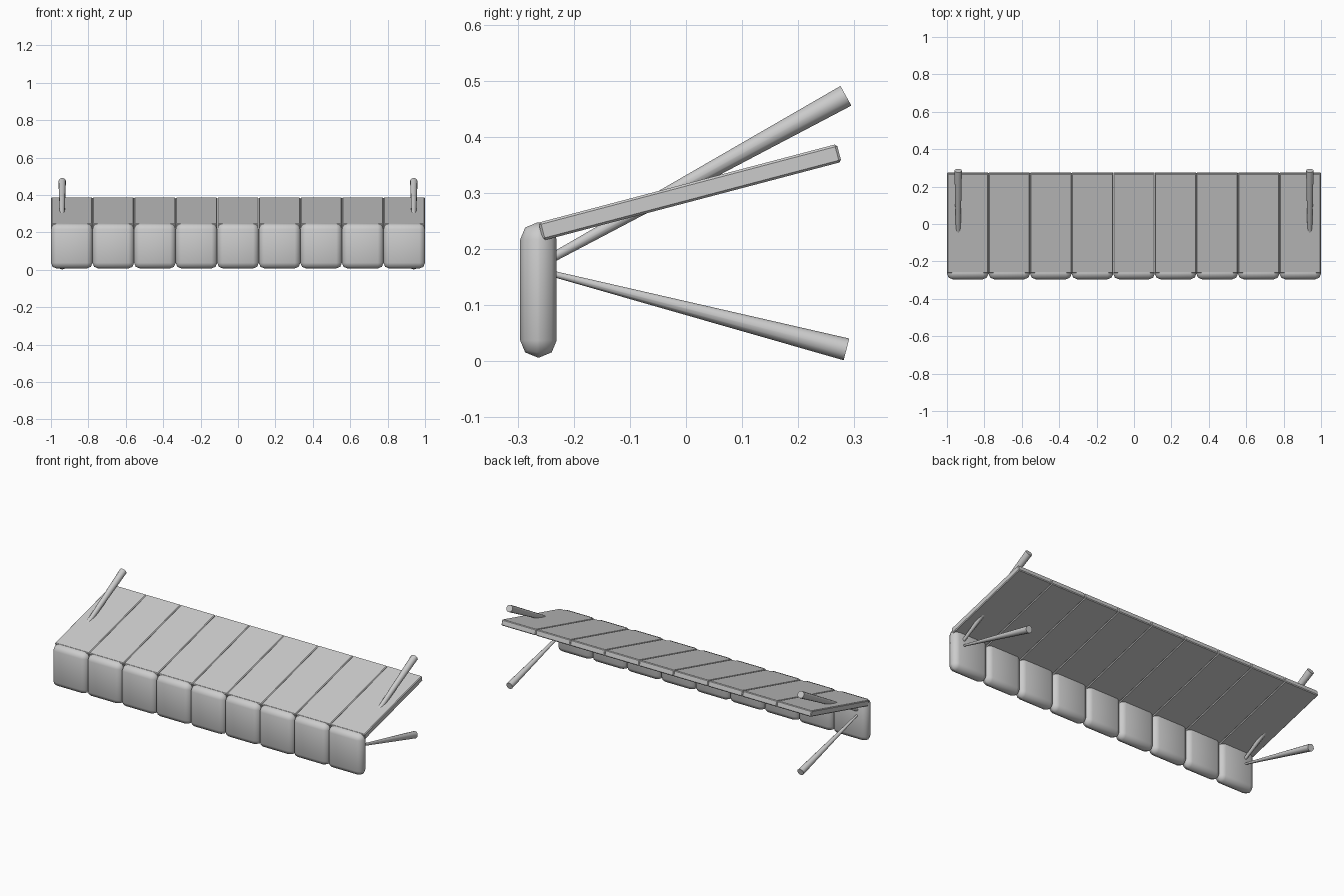
import bpy
import math
from mathutils import Vector

cube = bpy.data.objects.get("Cube")
if cube:
    bpy.data.objects.remove(cube, do_unlink=True)

# One plain grey material
grey = bpy.data.materials.new("plain grey")
grey.use_nodes = True
colour = (0.6, 0.6, 0.6, 1)
grey.diffuse_color = colour
grey.node_tree.nodes["Principled BSDF"].inputs["Base Color"].default_value = colour

COUNT = 9
WIDTH = 2 / COUNT


def finish(obj, name, angle):
    obj.name = name
    obj.data.materials.append(grey)
    bpy.ops.object.shade_smooth_by_angle(angle=math.radians(angle))


def rounded_box(name, size, centre, tilt, bevel, segments, angle):
    bpy.ops.mesh.primitive_cube_add(size=1, location=centre, rotation=(tilt, 0, 0))
    obj = bpy.context.object
    obj.scale = size
    bpy.ops.object.transform_apply(location=False, rotation=False, scale=True)
    mod = obj.modifiers.new("rounded edges", "BEVEL")
    mod.width = bevel
    mod.segments = segments
    bpy.ops.object.modifier_apply(modifier=mod.name)
    finish(obj, name, angle)


def tapered_peg(name, thin_end, thick_end, thin_radius, thick_radius):
    a, b = Vector(thin_end), Vector(thick_end)
    bpy.ops.mesh.primitive_cone_add(vertices=12, radius1=thin_radius, radius2=thick_radius,
                                    depth=(b - a).length, location=(a + b) / 2)
    obj = bpy.context.object
    obj.rotation_euler = (b - a).to_track_quat("Z", "Y").to_euler()
    finish(obj, name, 40)


# Row of rounded upright front blocks, each with a sloping board behind it
slope = math.atan2(0.141, 0.535)
for i in range(COUNT):
    x = -1 + WIDTH * (i + 0.5)
    rounded_box(f"front_block_{i + 1}", (WIDTH, 0.065, 0.24), (x, -0.263, 0.127),
                0, 0.03, 2, 50)
    rounded_box(f"sloping_board_{i + 1}", (WIDTH - 0.001, 0.55, 0.033), (x, 0.007, 0.301),
                slope, 0.004, 1, 30)

# Tapered pegs at both ends: one through the boards, one down to the ground
for side, x in (("left", 0.94), ("right", -0.94)):
    tapered_peg(f"{side}_upper_peg", (x, -0.25, 0.178), (x, 0.285, 0.473), 0.008, 0.02)
    tapered_peg(f"{side}_lower_peg", (x, -0.25, 0.159), (x, 0.286, 0.021), 0.005, 0.02)
